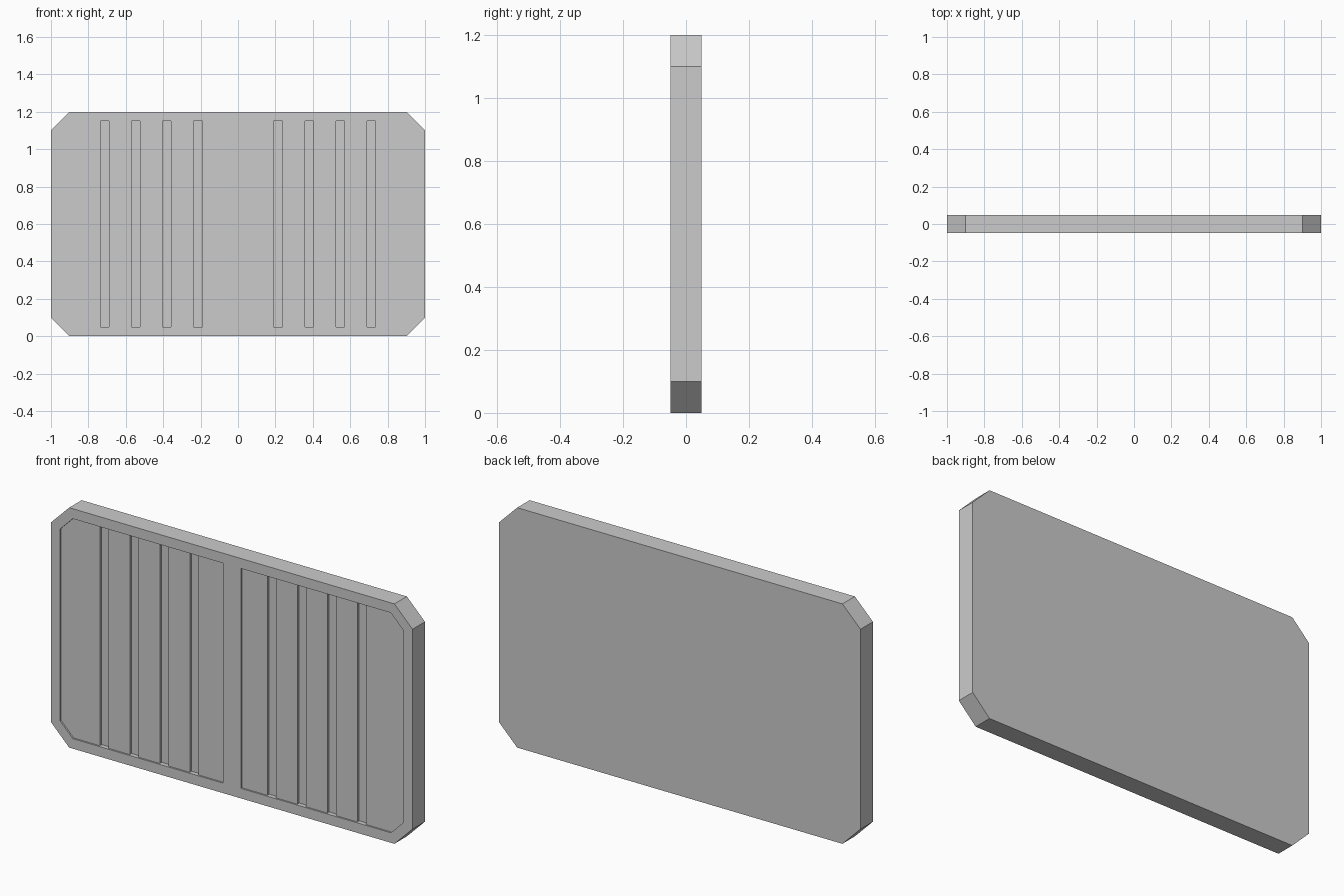
import bpy, bmesh
from mathutils import Vector

if "Cube" in bpy.data.objects:
    bpy.data.objects.remove(bpy.data.objects["Cube"])

T = 0.049        # half thickness
RECESS = 0.008   # depth of the panel faces behind the frame
GROOVE = 0.023   # depth of the groove floors behind the frame


def prism(name, points, direction, is_chamfer_edge, chamfer):
    """Extrude a polygon, then chamfer the selected edges."""
    bm = bmesh.new()
    face = bm.faces.new([bm.verts.new(p) for p in points])
    ext = bmesh.ops.extrude_face_region(bm, geom=[face])
    moved = [g for g in ext["geom"] if isinstance(g, bmesh.types.BMVert)]
    bmesh.ops.translate(bm, verts=moved, vec=Vector(direction))
    edges = [e for e in bm.edges if is_chamfer_edge(*[v.co for v in e.verts])]
    bmesh.ops.bevel(bm, geom=edges, offset=chamfer, offset_type='OFFSET',
                    segments=1, affect='EDGES')
    bmesh.ops.recalc_face_normals(bm, faces=bm.faces)
    mesh = bpy.data.meshes.new(name)
    bm.to_mesh(mesh)
    bm.free()
    obj = bpy.data.objects.new(name, mesh)
    bpy.context.collection.objects.link(obj)
    return obj


# Slab with four chamfered corners
slab = prism("panel_slab",
             [(-1, -T, 0), (1, -T, 0), (1, -T, 1.2), (-1, -T, 1.2)],
             (0, 2 * T, 0),
             lambda a, b: abs(a.y - b.y) > T, 0.1)


# Recess cutters: comb-shaped plan (shallow panel, deeper grooves) run upward
def recess_cutter(side):
    plan = [(0.05, -T - 0.05), (0.05, -T + RECESS)]
    for k in range(4):
        x0 = 0.191 + 0.166 * k
        x1 = x0 + 0.047
        plan += [(x0, -T + RECESS), (x0, -T + GROOVE),
                 (x1, -T + GROOVE), (x1, -T + RECESS)]
    plan += [(0.95, -T + RECESS), (0.95, -T - 0.05)]
    return prism("recess_cutter", [(side * x, y, 0.05) for x, y in plan],
                 (0, 0, 1.1),
                 lambda a, b: abs(a.x) > 0.94 and abs(b.x) > 0.94
                 and abs(a.z - b.z) < 1e-4, 0.07)


bpy.context.view_layer.objects.active = slab
for side in (-1, 1):
    cutter = recess_cutter(side)
    mod = slab.modifiers.new("recess", 'BOOLEAN')
    mod.operation = 'DIFFERENCE'
    mod.solver = 'EXACT'
    mod.object = cutter
    bpy.ops.object.modifier_apply(modifier=mod.name)
    bpy.data.objects.remove(cutter)
